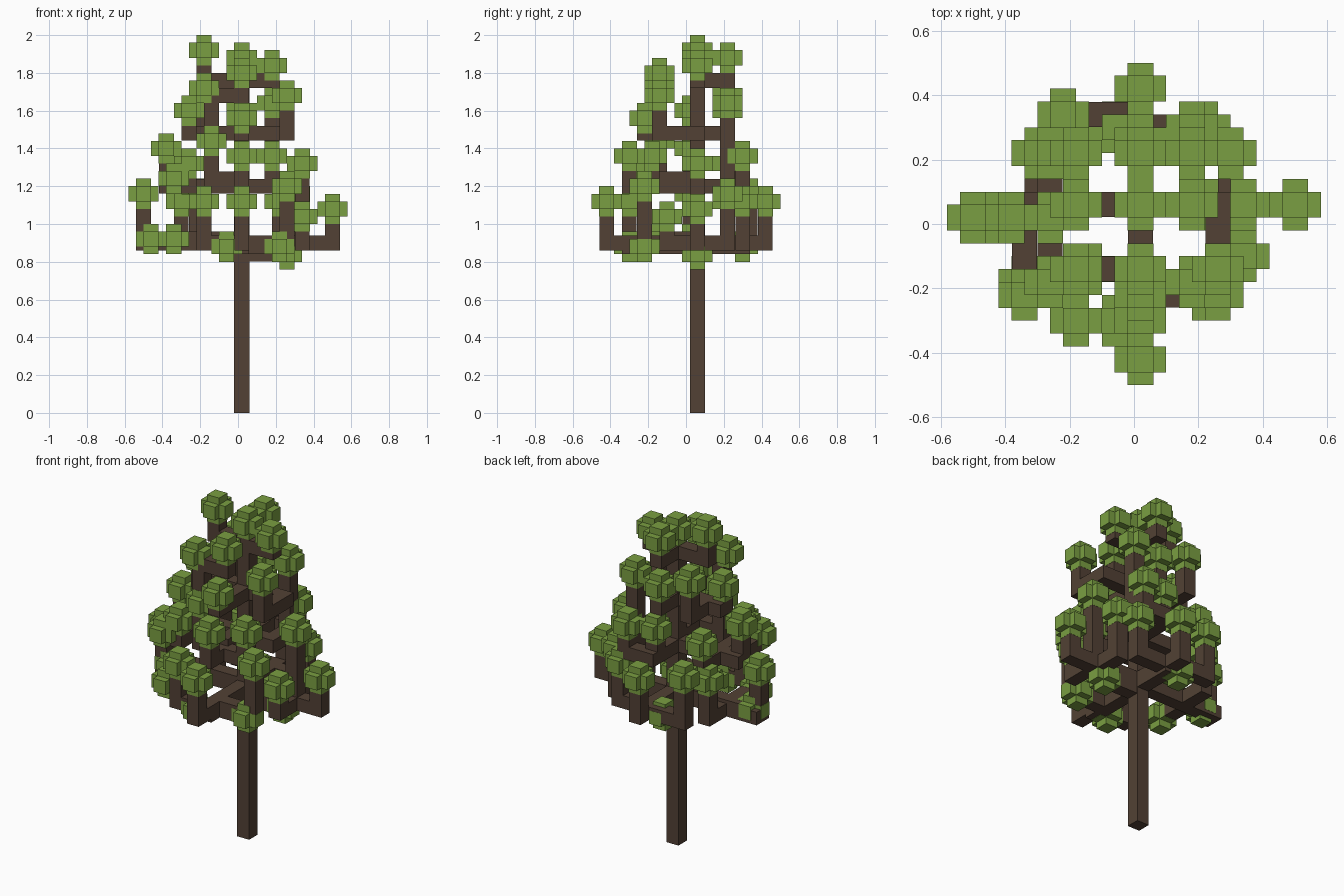
import bpy
import bmesh
from mathutils import Vector

if "Cube" in bpy.data.objects:
    bpy.data.objects.remove(bpy.data.objects["Cube"])

W = 0.08            # thickness of a leaf bar
B = 0.078           # thickness of a branch
TRUNK = (0.02, 0.06)


def material(name, rgb):
    m = bpy.data.materials.new(name)
    m.diffuse_color = (*rgb, 1.0)
    m.use_nodes = True
    m.node_tree.nodes["Principled BSDF"].inputs["Base Color"].default_value = m.diffuse_color
    return m


bark = material("brown bark", (0.084, 0.053, 0.035))
leaf = material("leaf green", (0.195, 0.345, 0.054))


def add_box(bm, lo, hi):
    size = [h - l for l, h in zip(lo, hi)]
    mid = [(h + l) / 2 for l, h in zip(lo, hi)]
    for v in bmesh.ops.create_cube(bm, size=1.0)["verts"]:
        v.co = Vector([c * s + m for c, s, m in zip(v.co, size, mid)])


def add_beam(bm, a, b):
    """Square beam joining two points that lie along one axis."""
    h = B / 2
    add_box(bm, [min(p, q) - h for p, q in zip(a, b)],
            [max(p, q) + h for p, q in zip(a, b)])


def finish(bm, name, mat):
    me = bpy.data.meshes.new(name)
    bm.to_mesh(me)
    bm.free()
    me.materials.append(mat)
    bpy.context.collection.objects.link(bpy.data.objects.new(name, me))


# Leaf cluster centres, grouped by tier
low = [(0.26, 0.06, 0.84), (0.22, -0.22, 0.88), (-0.06, 0.30, 0.88),
       (-0.06, -0.30, 0.88), (-0.34, -0.18, 0.92), (-0.46, 0.02, 0.92)]
middle = [(0.34, -0.10, 1.04), (0.50, 0.06, 1.08), (0.02, 0.42, 1.12),
          (0.02, -0.42, 1.12), (-0.18, -0.30, 1.12), (-0.22, 0.34, 1.16),
          (-0.30, 0.22, 1.12), (0.22, 0.30, 1.12), (0.30, 0.22, 1.16),
          (-0.50, 0.02, 1.16), (0.26, -0.22, 1.20), (0.34, 0.06, 1.32)]
high = [(-0.34, -0.22, 1.24), (-0.26, -0.18, 1.32), (0.02, -0.30, 1.36),
        (0.18, -0.18, 1.36), (0.18, 0.30, 1.36), (0.02, 0.26, 1.36),
        (-0.26, 0.22, 1.32), (-0.38, 0.02, 1.40), (-0.14, -0.14, 1.44),
        (0.18, 0.22, 1.64)]
upper = [(0.02, -0.22, 1.56), (0.02, 0.22, 1.60), (0.26, -0.14, 1.68),
         (-0.26, 0.02, 1.60), (-0.18, 0.22, 1.68)]
crown = [(0.18, 0.06, 1.84), (0.02, 0.06, 1.88), (0.02, 0.22, 1.88),
         (-0.18, 0.06, 1.92)]
crown_front = [(-0.18, -0.14, 1.72), (0.02, -0.14, 1.80)]

# Trunk
bm = bmesh.new()
tx, ty = TRUNK
add_box(bm, (tx - W / 2, ty - W / 2, 0), (tx + W / 2, ty + W / 2, 1.80))
finish(bm, "trunk", bark)

# Branches: horizontal elbow away from the stem, then an upright end
bm = bmesh.new()


def add_branch(stem, tip, level):
    sx, sy = stem
    x, y, z = tip
    level = min(level, z)
    if abs(x - sx) >= abs(y - sy):
        corner = (x, sy, level)
    else:
        corner = (sx, y, level)
    add_beam(bm, (sx, sy, level), corner)
    add_beam(bm, corner, (x, y, level))
    add_beam(bm, (x, y, level), (x, y, z - 0.02))


front_stem = (-0.14, -0.14)
tiers = [(low, TRUNK, 0.92), (middle, TRUNK, 0.90), (high, TRUNK, 1.20),
         (upper, TRUNK, 1.48), (crown, TRUNK, 1.76),
         (crown_front, front_stem, 1.68)]
for tips, stem, level in tiers:
    for tip in tips:
        add_branch(stem, tip, level)
# Secondary stem carrying the front of the crown
add_branch(TRUNK, (*front_stem, 1.70), 1.24)
finish(bm, "branches", bark)

# Leaf clusters: three crossing bars each
bm = bmesh.new()
for tips, _, _ in tiers:
    for tip in tips:
        for axis in range(3):
            half = [W if i == axis else W / 2 for i in range(3)]
            add_box(bm, [c - h for c, h in zip(tip, half)],
                    [c + h for c, h in zip(tip, half)])
finish(bm, "leaf_clusters", leaf)
